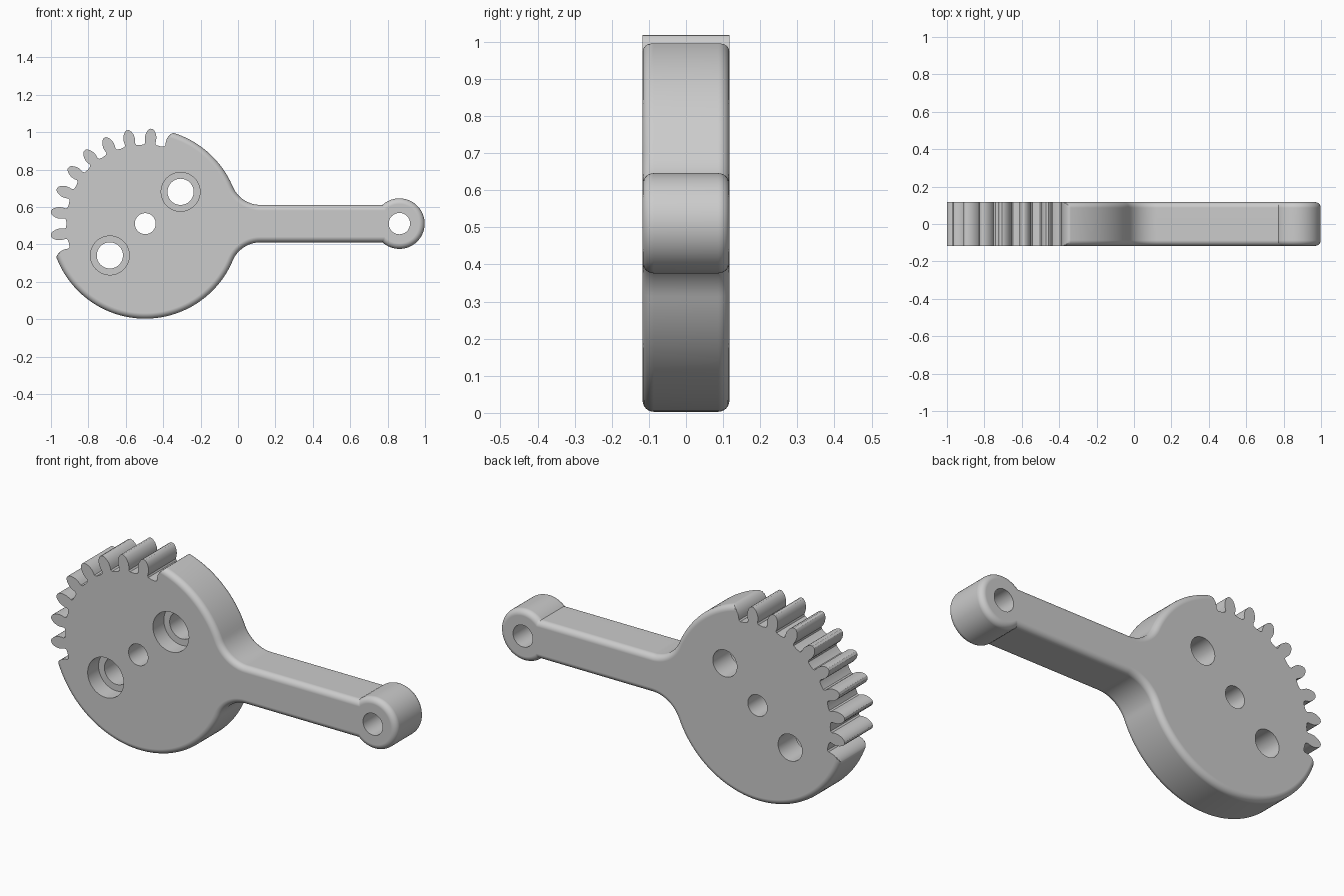
import bpy, bmesh
from math import sin, cos, asin, atan2, pi, radians, sqrt

if "Cube" in bpy.data.objects:
    bpy.data.objects.remove(bpy.data.objects["Cube"])

CX, CZ, R = -0.496, 0.511, 0.508      # disc
BX, RB = 0.863, 0.135                 # boss at the arm end
H, XF = 0.10, 0.12                    # arm half height, where the fillet meets the arm
T, BEV = 0.117, 0.03                  # half thickness, edge rounding
D = XF - CX
RF = (D * D + H * H - R * R) / (2 * (R - H))   # fillet tangent to disc and arm
PITCH, START, LAST = radians(14.4), radians(72), 9
FLANK = [(0.508, 0.006), (0.503, 0.014), (0.494, 0.021), (0.482, 0.027),
         (0.465, 0.031), (0.447, 0.030), (0.432, 0.027), (0.424, 0.032)]


def arc(cx, cz, r, a0, a1, n):
    return [(cx + r * cos(a0 + (a1 - a0) * k / n), cz + r * sin(a0 + (a1 - a0) * k / n))
            for k in range(n + 1)]


def outline(i):
    """Whole silhouette, rounded edges pulled in by i, teeth left square."""
    a = pi - asin((H - i) / (RB - i))
    pts = arc(BX, CZ, RB - i, -a, a, 56)
    meet = atan2(H + RF, D)
    pts += arc(XF, CZ + H + RF, RF + i, -pi / 2, meet - pi, 16)
    pts += arc(CX, CZ, R - i, meet, START, 24)[1:]
    # gear teeth; the first and last are half teeth that run into the disc
    for k in range(LAST + 1):
        c = START + k * PITCH
        lim = R - i if k in (0, LAST) else R

        def put(r, off):
            r = min(r, lim)
            pts.append((CX + r * cos(c + off), CZ + r * sin(c + off)))
        if k > 0:
            for r, w in reversed(FLANK):
                put(r, -w / r)
        if k < LAST:
            for r, w in FLANK:
                put(r, w / r)
            put(0.421, PITCH / 2)
    pts += arc(CX, CZ, R - i, START + LAST * PITCH, 2 * pi - meet, 64)
    pts += arc(XF, CZ - H - RF, RF + i, pi - meet, pi / 2, 16)[1:]
    return pts


# gear lever body: stacked outlines with rounded front and back edges
N = 6
half = [(BEV * (1 - sin(pi / 2 * k / N)), T - BEV + BEV * cos(pi / 2 * k / N))
        for k in range(N + 1)]
layers = [(i, -y) for i, y in half] + [(i, y) for i, y in reversed(half)]
bm = bmesh.new()
loops = [[bm.verts.new((x, y, z)) for x, z in outline(i)] for i, y in layers]
for lo, hi in zip(loops, loops[1:]):
    for k in range(len(lo)):
        n = (k + 1) % len(lo)
        bm.faces.new((lo[k], lo[n], hi[n], hi[k]))
bm.faces.new(loops[0])
bm.faces.new(loops[-1])
bmesh.ops.recalc_face_normals(bm, faces=bm.faces)
me = bpy.data.meshes.new("gear_lever")
bm.to_mesh(me)
bm.free()
body = bpy.data.objects.new("gear_lever", me)
bpy.context.collection.objects.link(body)
bpy.context.view_layer.objects.active = body


def drill(x, z, r, y0=-0.3, y1=0.3):
    bpy.ops.mesh.primitive_cylinder_add(vertices=48, radius=r, depth=y1 - y0,
                                        location=(x, (y0 + y1) / 2, z),
                                        rotation=(pi / 2, 0, 0))
    cut = bpy.context.object
    cut.name = "hole_cutter"
    cut.hide_render = True
    bpy.context.view_layer.objects.active = body
    mod = body.modifiers.new("hole", 'BOOLEAN')
    mod.object, mod.operation, mod.solver = cut, 'DIFFERENCE', 'EXACT'
    bpy.ops.object.modifier_apply(modifier=mod.name)
    bpy.data.objects.remove(cut)


# pivot hole, arm end hole, two counterbored screw holes
drill(CX, CZ, 0.056)
drill(BX, CZ, 0.057)
for s in (-1, 1):
    drill(CX + s * 0.189, CZ + s * 0.17, 0.07)
    drill(CX + s * 0.189, CZ + s * 0.17, 0.104, -0.3, -T + 0.09)

bpy.ops.object.select_all(action='DESELECT')
body.select_set(True)
bpy.context.view_layer.objects.active = body
bpy.ops.object.shade_smooth_by_angle(angle=radians(30))
wn = body.modifiers.new("flat_faces", 'WEIGHTED_NORMAL')
wn.keep_sharp = True
